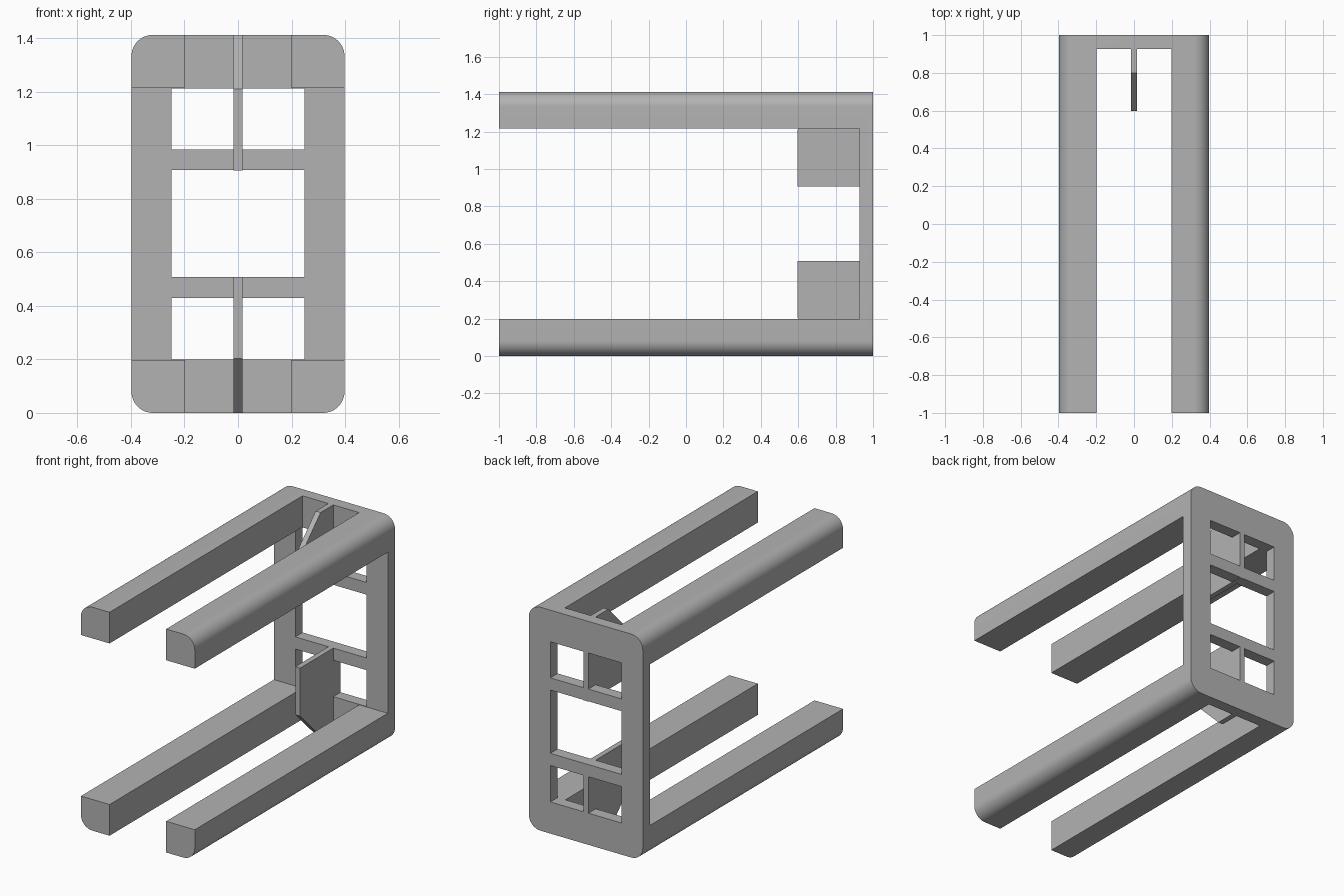
import bpy, bmesh
from math import sin, cos, pi
from mathutils import Vector

cube = bpy.data.objects.get("Cube")
if cube:
    bpy.data.objects.remove(cube, do_unlink=True)

HALF_W, HEIGHT, RADIUS = 0.398, 1.412, 0.08
BAR_W, BAR_H = 0.2, 0.197      # rail section
PLATE_Y = 0.927                # front of the end plate
FIN = 0.017                    # half thickness of the fins

grey = bpy.data.materials.new("plain_grey")
grey.use_nodes = True
colour = (0.45, 0.45, 0.45, 1)
grey.diffuse_color = colour
grey.node_tree.nodes["Principled BSDF"].inputs["Base Color"].default_value = colour


def prism(name, points, direction):
    """Extrude a closed outline along a direction."""
    bm = bmesh.new()
    face = bm.faces.new([bm.verts.new(p) for p in points])
    new = bmesh.ops.extrude_face_region(bm, geom=[face])["geom"]
    bmesh.ops.translate(bm, vec=Vector(direction),
                        verts=[v for v in new if isinstance(v, bmesh.types.BMVert)])
    bmesh.ops.recalc_face_normals(bm, faces=bm.faces)
    mesh = bpy.data.meshes.new(name)
    bm.to_mesh(mesh)
    bm.free()
    mesh.materials.append(grey)
    obj = bpy.data.objects.new(name, mesh)
    bpy.context.collection.objects.link(obj)
    return obj


def box(name, x, y, z):
    outline = [(x[0], y[0], z[0]), (x[1], y[0], z[0]), (x[1], y[0], z[1]), (x[0], y[0], z[1])]
    return prism(name, outline, (0, y[1] - y[0], 0))


def combine(target, tool, operation):
    """Apply a boolean and discard its tool."""
    bpy.context.view_layer.objects.active = target
    mod = target.modifiers.new("combine", "BOOLEAN")
    mod.operation, mod.solver, mod.object = operation, "EXACT", tool
    bpy.ops.object.modifier_apply(modifier=mod.name)
    bpy.data.objects.remove(tool, do_unlink=True)


# Rounded block that the rails and end plate are cut from
outline = []
cx, low, high = HALF_W - RADIUS, RADIUS, HEIGHT - RADIUS
STEPS = 12
for quarter, (x, z) in enumerate([(cx, high), (-cx, high), (-cx, low), (cx, low)]):
    for i in range(STEPS + 1):
        a = (quarter + i / STEPS) * pi / 2
        outline.append((x + RADIUS * cos(a), -1, z + RADIUS * sin(a)))
frame = prism("frame", outline, (0, 2, 0))

# Clear the space between the four rails
inner = HALF_W - BAR_W
combine(frame, box("gap_cutter", (-inner, inner), (-2, PLATE_Y), (-1, 3)), "DIFFERENCE")
combine(frame, box("side_cutter", (-1, 1), (-2, PLATE_Y), (BAR_H, HEIGHT - BAR_H)), "DIFFERENCE")

# Three windows through the end plate
for z in [(0.2, 0.43), (0.507, 0.907), (0.984, 1.212)]:
    combine(frame, box("window_cutter", (-0.248, 0.248), (0.8, 1.2), z), "DIFFERENCE")

# Chamfered fins, top and bottom, which also divide the small windows
profile = [(1, 0), (0.8, 0), (0.597, 0.203), (0.597, 0.507), (1, 0.507)]
for flip in (False, True):
    points = [(-FIN, y, HEIGHT - z if flip else z) for y, z in profile]
    combine(frame, prism("fin", points, (2 * FIN, 0, 0)), "UNION")

bpy.ops.object.select_all(action="DESELECT")
frame.select_set(True)
bpy.context.view_layer.objects.active = frame
bpy.ops.object.shade_smooth_by_angle(angle=pi / 6)
